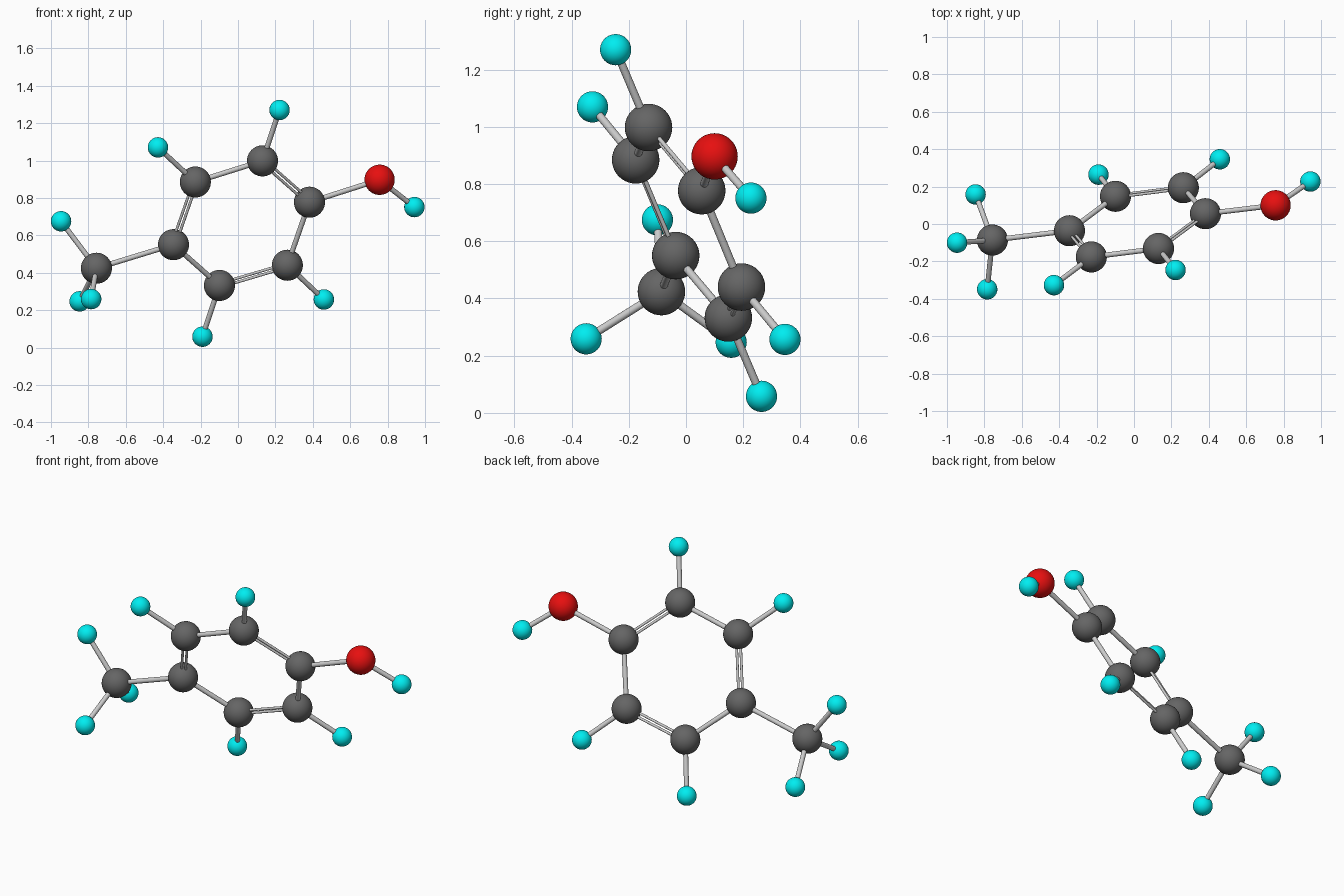
import bpy
from mathutils import Vector

if "Cube" in bpy.data.objects:
    bpy.data.objects.remove(bpy.data.objects["Cube"])


def material(name, color):
    m = bpy.data.materials.new(name)
    m.diffuse_color = color
    m.use_nodes = True
    m.node_tree.nodes["Principled BSDF"].inputs["Base Color"].default_value = m.diffuse_color
    return m


# Element styles: radius and material
STYLE = {
    "carbon": (0.083, material("dark_grey", (0.13, 0.13, 0.13, 1))),
    "oxygen": (0.081, material("red", (0.8, 0.005, 0.005, 1))),
    "hydrogen": (0.0545, material("cyan", (0.0, 0.85, 0.88, 1))),
}

# Atom centres: ring carbons in order, then the substituents
ring = [Vector(p) for p in (
    (-0.345, -0.036, 0.550), (-0.228, -0.176, 0.885), (0.131, -0.131, 0.998),
    (0.382, 0.055, 0.777), (0.264, 0.194, 0.440), (-0.099, 0.148, 0.332))]
methyl = Vector((-0.757, -0.086, 0.424))
oxygen = Vector((0.757, 0.100, 0.897))
hydroxyl_h = Vector((0.943, 0.227, 0.751))
ring_h = {1: Vector((-0.428, -0.327, 1.070)), 2: Vector((0.222, -0.246, 1.270)),
          4: Vector((0.459, 0.346, 0.257)), 5: Vector((-0.190, 0.264, 0.058))}
methyl_h = [Vector(p) for p in (
    (-0.946, -0.100, 0.675), (-0.847, 0.158, 0.247), (-0.785, -0.349, 0.259))]


def atom(name, kind, centre):
    radius, mat = STYLE[kind]
    bpy.ops.mesh.primitive_uv_sphere_add(segments=40, ring_count=20, radius=radius, location=centre)
    ob = bpy.context.object
    ob.name = name
    ob.data.materials.append(mat)
    bpy.ops.object.shade_smooth()


def rod(name, a, b, radius=0.0138):
    d = b - a
    bpy.ops.mesh.primitive_cylinder_add(vertices=20, radius=radius, depth=d.length,
                                        location=(a + b) / 2,
                                        rotation=d.to_track_quat('Z', 'Y').to_euler())
    bpy.context.object.name = name
    bpy.ops.object.shade_smooth_by_angle()


# Ring with alternating double and single bonds
normal = (ring[2] - ring[0]).cross(ring[4] - ring[0]).normalized()
for i, c in enumerate(ring):
    atom(f"ring_carbon_{i + 1}", "carbon", c)
    n = ring[(i + 1) % 6]
    if i % 2 == 0:
        side = normal.cross(n - c).normalized() * 0.0115
        for tag, s in (("inner", 1), ("outer", -1)):
            rod(f"double_bond_{i + 1}_{tag}", c + side * s, n + side * s, 0.0075)
    else:
        rod(f"single_bond_{i + 1}", c, n)

# Hydrogens on the ring
for i, h in ring_h.items():
    atom(f"ring_hydrogen_{i + 1}", "hydrogen", h)
    rod(f"ring_hydrogen_bond_{i + 1}", ring[i], h)

# Methyl group
atom("methyl_carbon", "carbon", methyl)
rod("methyl_bond", ring[0], methyl)
for i, h in enumerate(methyl_h):
    atom(f"methyl_hydrogen_{i + 1}", "hydrogen", h)
    rod(f"methyl_hydrogen_bond_{i + 1}", methyl, h)

# Hydroxyl group
atom("oxygen_atom", "oxygen", oxygen)
rod("oxygen_bond", ring[3], oxygen)
atom("hydroxyl_hydrogen", "hydrogen", hydroxyl_h)
rod("hydroxyl_bond", oxygen, hydroxyl_h)
